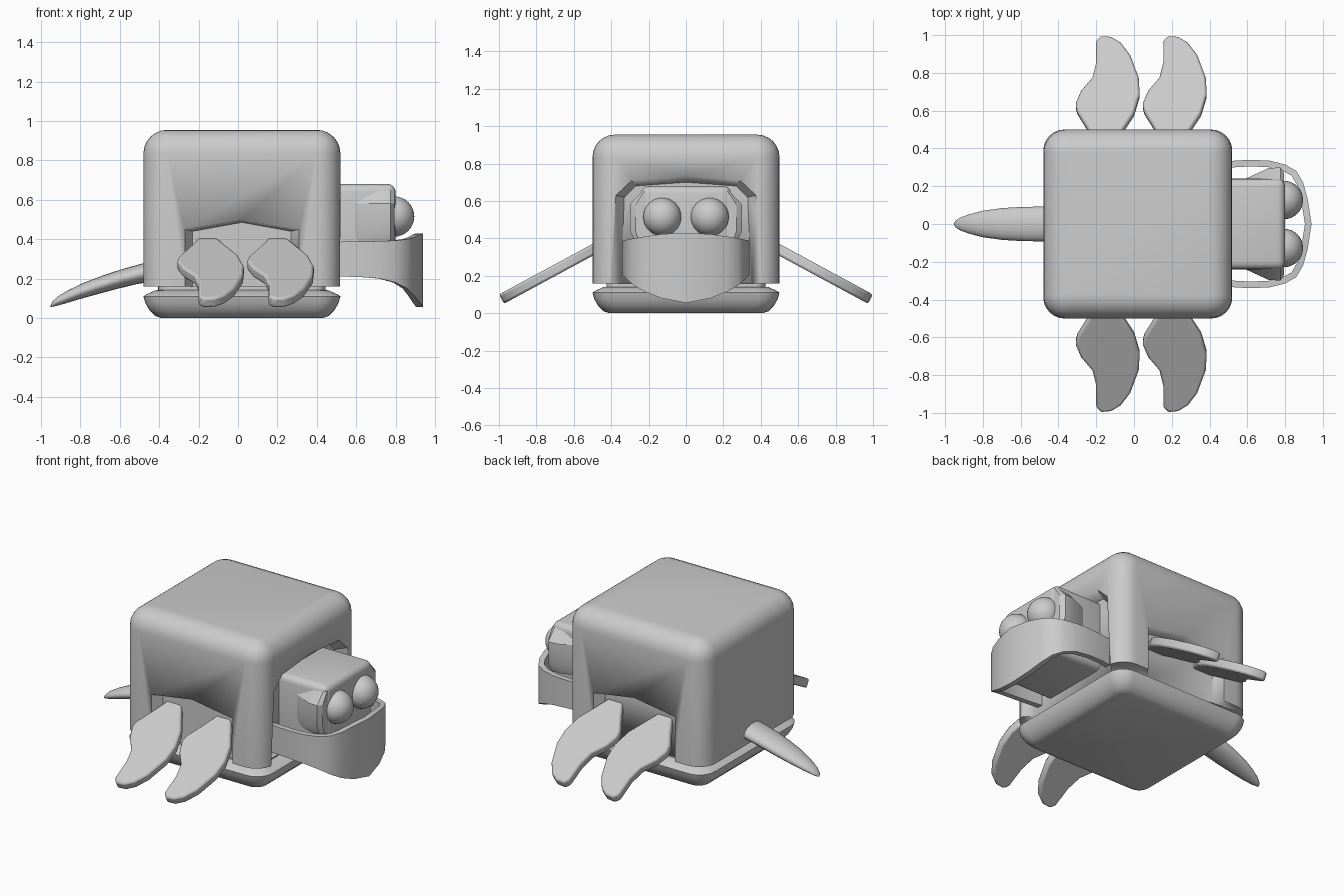
import bpy, bmesh, math
from mathutils import Vector

if "Cube" in bpy.data.objects:
    bpy.data.objects.remove(bpy.data.objects["Cube"])

grey = bpy.data.materials.new("grey")
grey.diffuse_color = (0.6, 0.6, 0.6, 1)
grey.use_nodes = True
grey.node_tree.nodes["Principled BSDF"].inputs["Base Color"].default_value = grey.diffuse_color


def make(name, bm, angle=30):
    """Turn a bmesh into a smooth-shaded object."""
    bmesh.ops.recalc_face_normals(bm, faces=bm.faces[:])
    me = bpy.data.meshes.new(name)
    bm.to_mesh(me)
    bm.free()
    me.materials.append(grey)
    ob = bpy.data.objects.new(name, me)
    bpy.context.collection.objects.link(ob)
    bpy.ops.object.select_all(action='DESELECT')
    ob.select_set(True)
    bpy.context.view_layer.objects.active = ob
    bpy.ops.object.shade_smooth_by_angle(angle=math.radians(angle))
    return ob


def loft(rings, angle=30, name="part"):
    """Skin a list of closed rings and cap both ends."""
    bm = bmesh.new()
    vs = [[bm.verts.new(p) for p in r] for r in rings]
    n = len(rings[0])
    for a, b in zip(vs, vs[1:]):
        for i in range(n):
            j = (i + 1) % n
            bm.faces.new((a[i], a[j], b[j], b[i]))
    bm.faces.new(vs[0])
    bm.faces.new(vs[-1])
    return make(name, bm, angle)


def rounded_square(inset, z, r, cx=0.02, half=0.5, steps=6):
    """Horizontal square ring with round corners."""
    pts, r = [], max(r, 0.01)
    k = half - inset - r
    for q, (sx, sy) in enumerate(((1, 1), (-1, 1), (-1, -1), (1, -1))):
        for i in range(steps + 1):
            a = (q + i / steps) * math.pi / 2
            pts.append((cx + sx * k + r * math.cos(a), sy * k + r * math.sin(a), z))
    return pts


def bevel(ob, width, segments):
    m = ob.modifiers.new("bevel", 'BEVEL')
    m.width, m.segments, m.limit_method = width, segments, 'ANGLE'


# Shell with round top
R = 0.12
rings = [rounded_square(0, 0.16, R)]
for i in range(7):
    a = i / 6 * math.pi / 2
    d = R * (1 - math.cos(a))
    rings.append(rounded_square(d, 0.955 - R + R * math.sin(a), R - d * 0.9))
shell = loft(rings, name="shell")


def recess(name, outer, inner, place):
    """Cut a tapered arch into one side of the shell."""
    # the outer ring is repeated outside the wall so the cut is clean
    cut = loft([[place(u, -0.1, z) for u, z in outer],
                [place(u, 0.0, z) for u, z in outer],
                [place(u, 0.06, z) for u, z in inner]], name=name)
    cut.hide_render = True
    cut.hide_set(True)
    m = shell.modifiers.new(name, 'BOOLEAN')
    m.object, m.operation, m.solver = cut, 'DIFFERENCE', 'EXACT'


# Arched openings for the flippers and the head
side_out = [(-0.29, 0.1), (-0.29, 0.45), (0, 0.495), (0.29, 0.45), (0.29, 0.1)]
side_in = [(-0.25, 0.1), (-0.25, 0.44), (0, 0.485), (0.25, 0.44), (0.25, 0.1)]
head_out = [(-0.405, 0.1), (-0.375, 0.63), (-0.29, 0.71), (0, 0.735),
            (0.29, 0.71), (0.375, 0.63), (0.405, 0.1)]
head_in = [(-0.35, 0.1), (-0.33, 0.62), (-0.27, 0.68), (0, 0.70),
           (0.27, 0.68), (0.33, 0.62), (0.35, 0.1)]
recess("front_recess_cutter", side_out, side_in, lambda u, d, z: (0.02 + u, -0.5 + d, z))
recess("back_recess_cutter", side_out, side_in, lambda u, d, z: (0.02 + u, 0.5 - d, z))
recess("head_recess_cutter", head_out, head_in, lambda u, d, z: (0.52 - d, u, z))

# Belly plate and the waist joining it to the shell
loft([rounded_square(d, z, r) for d, z, r in (
    (0.09, 0.0, 0.05), (0.06, 0.01, 0.07), (0.03, 0.04, 0.09), (0.01, 0.075, 0.1),
    (0.0, 0.11, 0.11), (0.015, 0.12, 0.1), (0.06, 0.14, 0.08), (0.09, 0.143, 0.07))],
    name="belly_plate")
loft([rounded_square(0.075, z, 0.06) for z in (0.12, 0.2)], name="waist")

# Flippers: flat curved paddles sloping down from the body
outline = [(-0.10, 0.39), (-0.10, 0.44), (-0.06, 0.50), (0.0, 0.59), (0.03, 0.69),
           (0.025, 0.78), (-0.02, 0.90), (-0.07, 0.965), (-0.12, 0.995), (-0.175, 1.0),
           (-0.2, 0.975), (-0.2, 0.86), (-0.22, 0.78), (-0.28, 0.71), (-0.31, 0.64),
           (-0.30, 0.60), (-0.25, 0.52), (-0.21, 0.45), (-0.2, 0.39)]
for side, sy in (("front", -1), ("back", 1)):
    for k, dx in enumerate((0.0, 0.355)):
        top, low = [], []
        for x, y in outline:
            z = 0.37 - 0.54 * (y - 0.5)
            top.append((x + dx, sy * y, z))
            low.append((x + dx, sy * (y - 0.025), z - 0.05))
        f = loft([low, top], 40, f"{side}_flipper_{k + 1}")
        bevel(f, 0.012, 2)

# Head block
bm = bmesh.new()
bmesh.ops.create_cube(bm, size=1)
for v in bm.verts:
    v.co = Vector((0.61 + v.co.x * 0.38, v.co.y * 0.48, 0.45 + v.co.z * 0.46))
bmesh.ops.bevel(bm, geom=bm.edges[:], offset=0.04, segments=4, profile=0.5, affect='EDGES')
make("head", bm)

for side, s in (("left", 1), ("right", -1)):
    # Cheek wedge
    plan = [(0.56, 0.2), (0.58, 0.235), (0.71, 0.295), (0.775, 0.30), (0.795, 0.27), (0.795, 0.2)]
    loft([[(x, s * (0.2 + (y - 0.2) * w), z) for x, y in plan]
          for z, w in ((0.38, 0.7), (0.44, 1), (0.58, 1), (0.65, 0.35))], name=f"{side}_cheek")
    # Eye
    bm = bmesh.new()
    bmesh.ops.create_uvsphere(bm, u_segments=32, v_segments=16, radius=0.102)
    bmesh.ops.translate(bm, vec=(0.793, s * 0.127, 0.515), verts=bm.verts)
    make(f"{side}_eye", bm)

# Jaw band wrapping round the head: x, y, lower z, upper z
half = [(0.45, 0.325, 0.21, 0.385), (0.53, 0.335, 0.21, 0.387), (0.62, 0.34, 0.208, 0.388),
        (0.72, 0.335, 0.2, 0.39), (0.80, 0.315, 0.18, 0.393), (0.86, 0.28, 0.15, 0.40),
        (0.895, 0.22, 0.115, 0.41), (0.92, 0.13, 0.08, 0.423)]
path = half + [(0.94, 0, 0.055, 0.43)] + [(x, -y, a, b) for x, y, a, b in reversed(half)]
rings = []
for i, (x, y, a, b) in enumerate(path):
    p, q = path[max(i - 1, 0)], path[min(i + 1, len(path) - 1)]
    t = Vector((q[0] - p[0], q[1] - p[1])).normalized()
    ix, iy = x + t.y * 0.035, y - t.x * 0.035
    rings.append([(x, y, a), (x, y, b), (ix, iy, b), (ix, iy, a)])
loft(rings, 40, "jaw_band")

# Tail: x, centre z, half height, half width
tail = [(-0.42, 0.24, 0.055, 0.094), (-0.50, 0.224, 0.052, 0.092), (-0.60, 0.198, 0.05, 0.09),
        (-0.70, 0.168, 0.047, 0.084), (-0.80, 0.135, 0.041, 0.07), (-0.87, 0.107, 0.034, 0.052),
        (-0.92, 0.085, 0.025, 0.034), (-0.945, 0.07, 0.014, 0.018), (-0.952, 0.06, 0.004, 0.006)]
loft([[(x + 0.25 * h * math.sin(a), w * math.cos(a), z + h * math.sin(a))
       for a in (k * math.pi / 10 for k in range(20))] for x, z, h, w in tail], 50, "tail")
